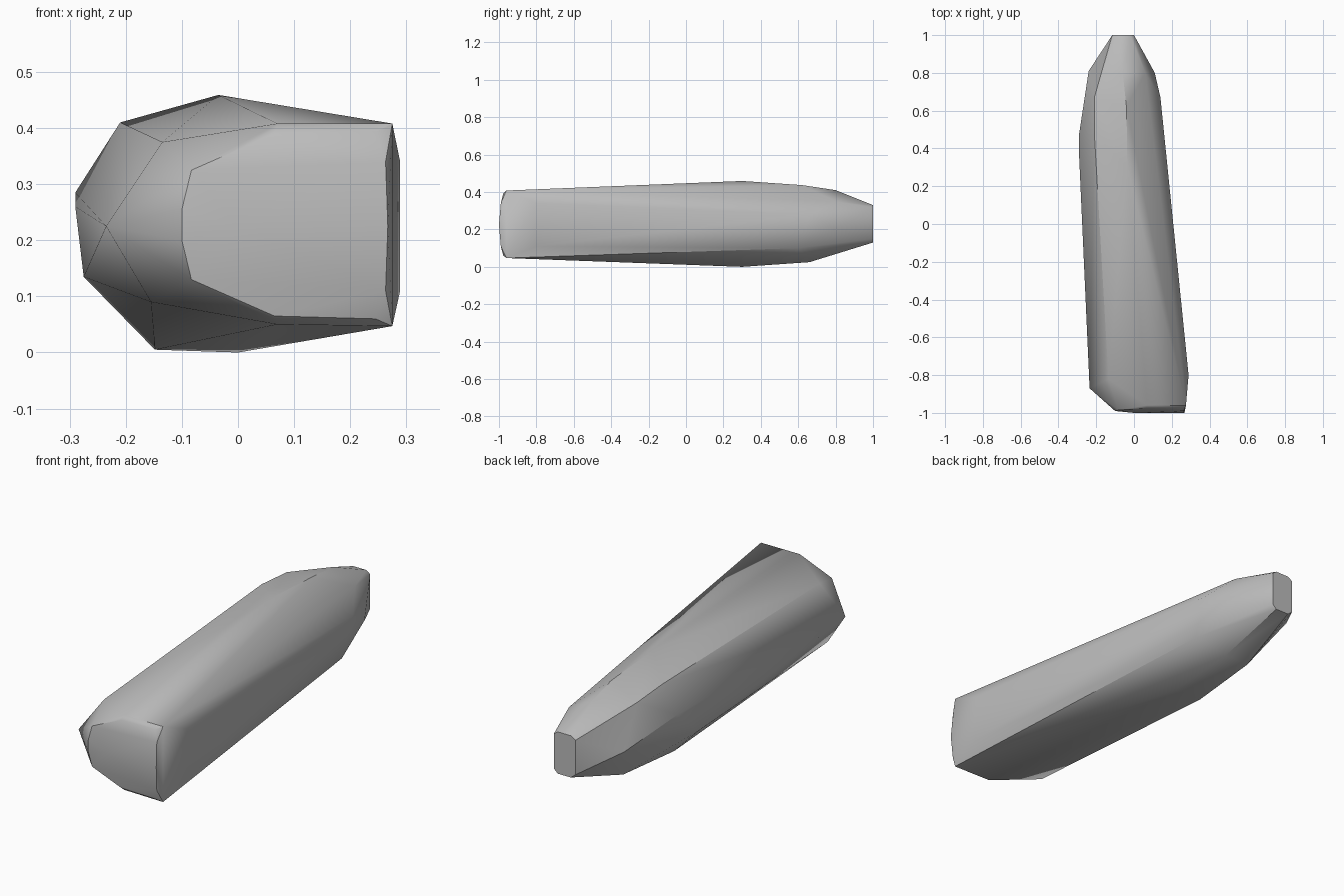
import bpy
import bmesh
import math

cube = bpy.data.objects.get("Cube")
if cube:
    bpy.data.objects.remove(cube, do_unlink=True)

grey = bpy.data.materials.new("plain_grey")
grey.use_nodes = True
colour = (0.5, 0.5, 0.5, 1)
grey.diffuse_color = colour
grey.node_tree.nodes["Principled BSDF"].inputs["Base Color"].default_value = colour

# Corner points of the faceted block, grouped by part
front_face = [
    (-.1, -.99, .2), (-.1, -.99, .255), (-.083, -.985, .325), (.065, -.977, .39),
    (.245, -.977, .393), (.263, -.99, .34), (.267, -1, .225), (.263, -.99, .11),
    (.245, -.977, .06), (.065, -.977, .065), (-.083, -.985, .13), (0, -1, .225)]
front_shoulder = [
    (-.235, -.87, .225), (-.135, -.82, .375), (-.155, -.85, .09),
    (.07, -.96, .408), (.275, -.96, .408), (.275, -.96, .047), (.07, -.96, .05),
    (.289, -.8, .34), (.289, -.8, .11)]
middle = [
    (-.035, .3, .459), (-.21, .48, .41), (-.21, .67, .395), (-.29, .48, .285),
    (-.29, .35, .26), (-.275, .3, .135), (-.148, .3, .005), (0, .3, 0)]
taper = [
    (-.04, .62, .437), (.14, .67, .28), (.13, .6, .1), (0, .66, .025),
    (-.13, .66, .025), (-.24, .81, .22), (.11, .8, .2), (-.06, .8, .41),
    (-.15, .8, .375), (.06, .8, .35), (-.06, .8, .07)]
rear_face = [
    (-.115, 1, .15), (-.115, 1, .315), (-.09, 1, .33), (-.02, 1, .33),
    (0, 1, .315), (0, 1, .15), (-.02, 1, .13), (-.09, 1, .13)]

# Wrap a convex skin around the corners
bm = bmesh.new()
for co in front_face + front_shoulder + middle + taper + rear_face:
    bm.verts.new(co)
hull = bmesh.ops.convex_hull(bm, input=bm.verts[:])
inside = {v for v in hull["geom_interior"] + hull["geom_unused"]
          if isinstance(v, bmesh.types.BMVert)}
bmesh.ops.delete(bm, geom=list(inside), context='VERTS')
bmesh.ops.dissolve_limit(bm, angle_limit=math.radians(1),
                         verts=bm.verts[:], edges=bm.edges[:])
bmesh.ops.recalc_face_normals(bm, faces=bm.faces[:])

mesh = bpy.data.meshes.new("faceted_block")
bm.to_mesh(mesh)
bm.free()
mesh.materials.append(grey)
block = bpy.data.objects.new("faceted_block", mesh)
bpy.context.collection.objects.link(block)

# Smooth shading with crisp corners
bpy.context.view_layer.objects.active = block
block.select_set(True)
bpy.ops.object.shade_smooth_by_angle(angle=math.radians(30))
